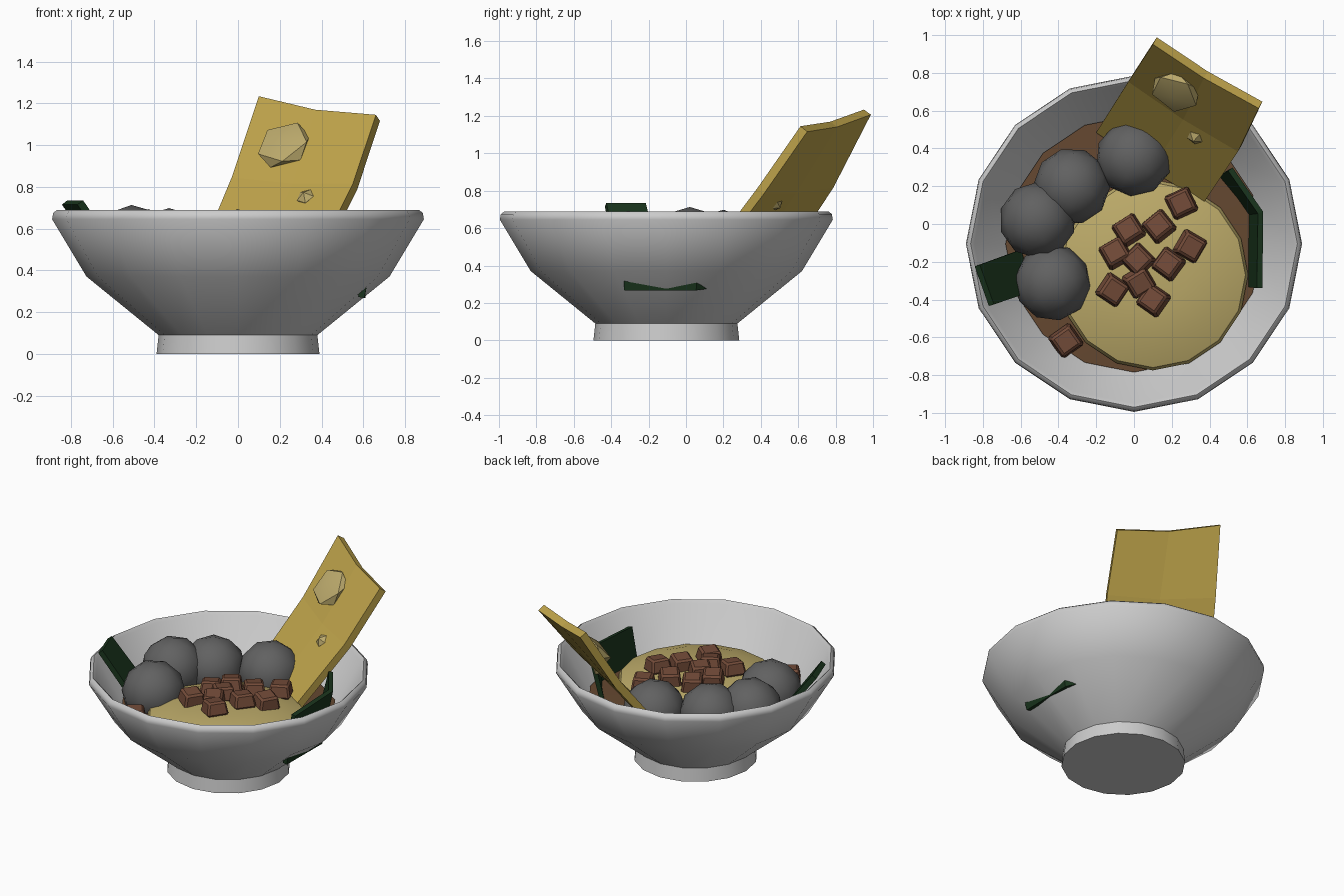
import bpy, bmesh, random
from math import cos, sin, pi, radians
from mathutils import Vector, Matrix

if "Cube" in bpy.data.objects:
    bpy.data.objects.remove(bpy.data.objects["Cube"])

random.seed(4)
CY = -0.105  # bowl axis in y


def mat(name, col):
    m = bpy.data.materials.new(name)
    m.diffuse_color = (*col, 1)
    m.use_nodes = True
    m.node_tree.nodes["Principled BSDF"].inputs["Base Color"].default_value = m.diffuse_color
    return m


BROTH = mat("broth_brown", (0.13, 0.065, 0.03))
NOODLE = mat("noodle_yellow", (0.50, 0.40, 0.14))
MEAT = mat("meat_brown", (0.17, 0.07, 0.04))
GREEN = mat("leaf_green", (0.01, 0.035, 0.012))
CRISP = mat("crisp_yellow", (0.52, 0.37, 0.07))
BLISTER = mat("blister_pale", (0.50, 0.40, 0.15))
BALL = mat("ball_grey", (0.12, 0.12, 0.12))


def finish(bm, name, material=None, smooth=None):
    bmesh.ops.recalc_face_normals(bm, faces=bm.faces)
    me = bpy.data.meshes.new(name)
    bm.to_mesh(me)
    bm.free()
    ob = bpy.data.objects.new(name, me)
    bpy.context.collection.objects.link(ob)
    if material:
        me.materials.append(material)
    if smooth:
        bpy.ops.object.select_all(action='DESELECT')
        ob.select_set(True)
        bpy.context.view_layer.objects.active = ob
        bpy.ops.object.shade_smooth_by_angle(angle=radians(smooth))
    return ob


def lathe(name, profile, center, n=16, material=None, smooth=40):
    """Revolve (radius, z) points; both ends are capped."""
    bm = bmesh.new()
    rings = [[bm.verts.new((center[0] + r * cos(2 * pi * i / n),
                            center[1] + r * sin(2 * pi * i / n), z))
              for i in range(n)] for r, z in profile]
    for a, b in zip(rings, rings[1:]):
        for i in range(n):
            j = (i + 1) % n
            bm.faces.new((a[i], a[j], b[j], b[i]))
    bm.faces.new(rings[0])
    bm.faces.new(rings[-1])
    return finish(bm, name, material, smooth)


def sheet(name, rows, thickness, material):
    """Grid of points made solid, thickened away from the first side."""
    bm = bmesh.new()
    vs = [[bm.verts.new(p) for p in row] for row in rows]
    for a, b in zip(vs, vs[1:]):
        for i in range(len(a) - 1):
            bm.faces.new((a[i], a[i + 1], b[i + 1], b[i]))
    ob = finish(bm, name, material)
    mod = ob.modifiers.new("thickness", 'SOLIDIFY')
    mod.thickness = thickness
    mod.offset = 0
    return ob


# Bowl with foot, flared wall and hollow inside
lathe("bowl", [(0.39, 0), (0.38, 0.09), (0.725, 0.37), (0.89, 0.645), (0.885, 0.675),
               (0.865, 0.69), (0.845, 0.67), (0.69, 0.395), (0.36, 0.125)],
      (0, CY), smooth=50)

# Broth and noodle mound
lathe("broth", [(0.60, 0.36), (0.68, 0.415), (0.3, 0.425)], (0, CY), 16, BROTH)
lathe("noodles", [(0.46, 0.38), (0.505, 0.43), (0.49, 0.46), (0.36, 0.505),
                  (0.18, 0.525), (0.03, 0.53)], (0.10, -0.27), 16, NOODLE)

# Grey balls along the left and back
for i, (x, y, z) in enumerate([(-0.51, 0.02, 0.51), (-0.33, 0.20, 0.495),
                               (0.0, 0.35, 0.49), (-0.43, -0.31, 0.49)]):
    bm = bmesh.new()
    bmesh.ops.create_icosphere(
        bm, subdivisions=2, radius=0.203,
        matrix=Matrix.Translation((x, y, z)) @ Matrix.Rotation(i * 0.9, 4, 'Z'))
    finish(bm, f"ball_{i + 1}", BALL, 50)

# Meat cubes scattered on the noodles, one fallen at the edge
cubes = [(-0.03, -0.03), (0.13, -0.01), (0.25, 0.11), (0.30, -0.12), (0.18, -0.21),
         (0.02, -0.19), (-0.10, -0.15), (0.03, -0.31), (-0.11, -0.35), (0.10, -0.40),
         (-0.36, -0.62)]
for i, (x, y) in enumerate(cubes):
    d2 = (x - 0.1) ** 2 + (y + 0.27) ** 2
    z = 0.47 if i == 10 else 0.565 - 0.2 * d2
    bm = bmesh.new()
    bmesh.ops.create_cube(bm, size=1)
    for v in bm.verts:
        t = 0.145 if v.co.z < 0 else 0.115
        v.co = Vector((v.co.x * t, v.co.y * t, v.co.z * 0.09))
    bmesh.ops.bevel(bm, geom=bm.edges[:], offset=0.012, segments=1, affect='EDGES')
    rot = (Matrix.Rotation(random.uniform(0.4, 1.1), 4, 'Z')
           @ Matrix.Rotation(random.uniform(-0.2, 0.2), 4, 'X'))
    bmesh.ops.transform(bm, matrix=Matrix.Translation((x, y, z)) @ rot, verts=bm.verts)
    finish(bm, f"meat_cube_{i + 1}", MEAT)

# Crisp slab leaning out over the back rim
crisp = sheet("crisp_slab", [
    [(-0.19, 0.50, 0.42), (0.10, 0.30, 0.42), (0.38, 0.13, 0.44)],
    [(-0.02, 0.77, 0.83), (0.27, 0.57, 0.80), (0.56, 0.40, 0.80)],
    [(0.11, 0.97, 1.22), (0.38, 0.79, 1.155), (0.67, 0.63, 1.13)]], 0.05, CRISP)

# Pale blisters on the slab's front face
face = Vector((-0.33, -0.67, 0.66)).normalized()
for i, (p, r) in enumerate([((0.22, 0.70, 1.00), 0.145), ((0.33, 0.47, 0.74), 0.05)]):
    bm = bmesh.new()
    bmesh.ops.create_icosphere(bm, subdivisions=1, radius=1)
    m = (Matrix.Translation(p) @ face.to_track_quat('Z', 'Y').to_matrix().to_4x4()
         @ Matrix.Diagonal((r, r, 0.05, 1)))
    bmesh.ops.transform(bm, matrix=m, verts=bm.verts)
    finish(bm, f"crisp_blister_{i + 1}", BLISTER, 40)

# Green leaves: a bent one on the right, a flat one on the left
sheet("right_leaf", [
    [(0.59, -0.33, 0.27), (0.595, 0.05, 0.27), (0.44, 0.25, 0.30)],
    [(0.665, -0.34, 0.63), (0.67, 0.06, 0.65), (0.51, 0.29, 0.65)]], 0.03, GREEN)
sheet("left_leaf", [
    [(-0.61, -0.14, 0.42), (-0.55, -0.36, 0.42)],
    [(-0.83, -0.22, 0.725), (-0.755, -0.43, 0.725)]], 0.035, GREEN)
